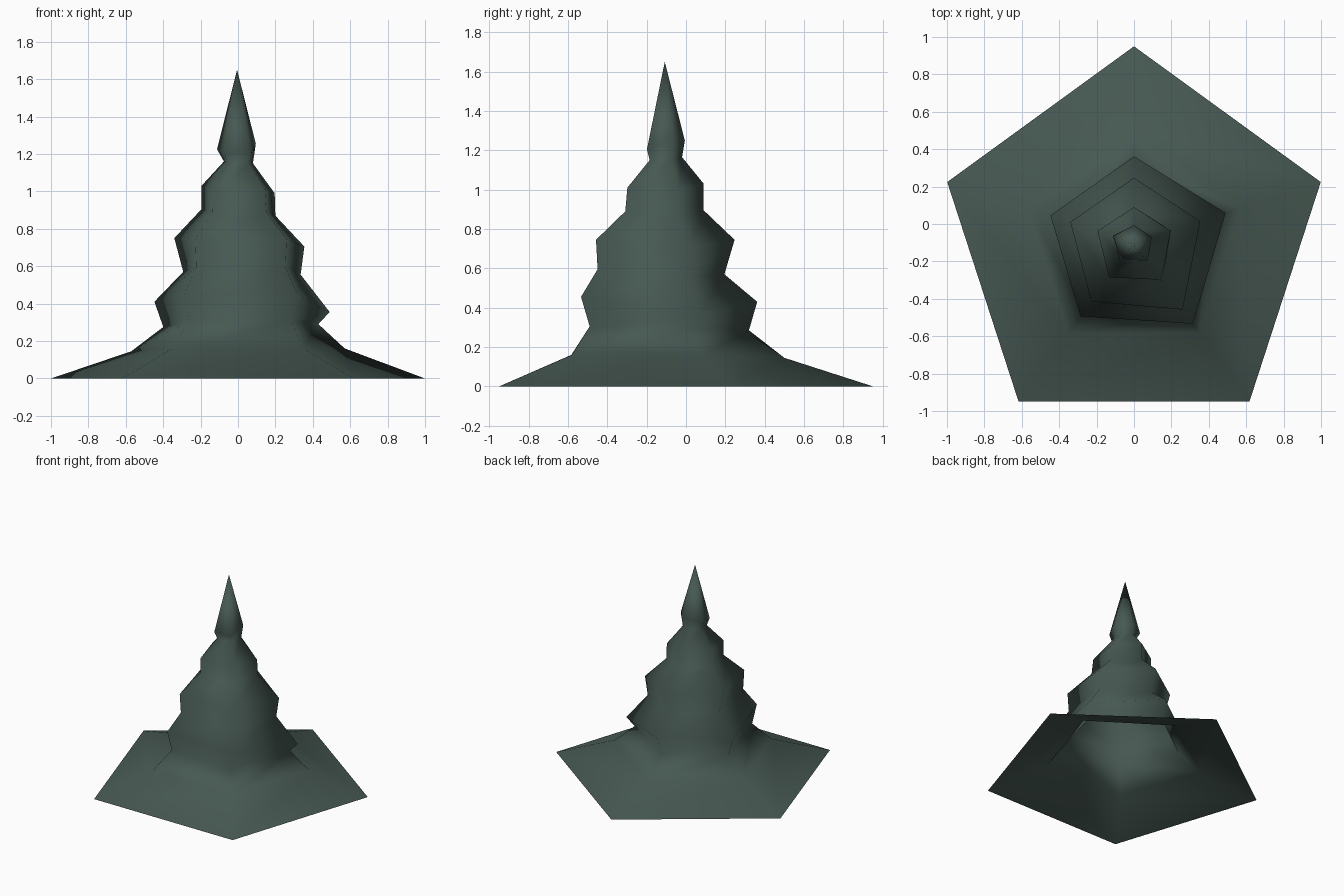
import bpy, bmesh, math

mat = bpy.data.materials.new("dark_pine_green")
mat.diffuse_color = (0.062, 0.098, 0.083, 1)

CY = -0.10   # trunk axis lies slightly in front of the origin
# Irregular pentagon tiers; corners run back, right, front right, front left, left.
# Each tier: corner radii, then heights of back, right, front and left corners
TIERS = [
    ((1.05, 1.05, 1.05, 1.05, 1.05), (0, 0, 0, 0)),
    ((0.60, 0.60, 0.594, 0.597, 0.60), (0.145, 0.16, 0.16, 0.145)),
    ((0.42, 0.452, 0.482, 0.45, 0.42), (0.285, 0.29, 0.305, 0.275)),
    ((0.462, 0.515, 0.536, 0.486, 0.47), (0.43, 0.355, 0.455, 0.41)),
    ((0.295, 0.352, 0.432, 0.38, 0.308), (0.57, 0.555, 0.595, 0.57)),
    ((0.347, 0.373, 0.442, 0.389, 0.358), (0.745, 0.705, 0.745, 0.75)),
    ((0.19, 0.21, 0.258, 0.23, 0.205), (0.895, 0.87, 0.89, 0.905)),
    ((0.19, 0.206, 0.245, 0.228, 0.205), (1.03, 0.99, 1.01, 1.03)),
    ((0.08, 0.084, 0.105, 0.10, 0.079), (1.165, 1.15, 1.15, 1.16)),
    ((0.094, 0.10, 0.122, 0.122, 0.118), (1.25, 1.255, 1.205, 1.225)),
]

bm = bmesh.new()
rings = []
for radii, (back, right, front, left) in TIERS:
    heights = (back, right, front, front, left)
    ring = []
    for i, (r, z) in enumerate(zip(radii, heights)):
        a = math.radians(90 - 72 * i)
        ring.append(bm.verts.new((r * math.cos(a), CY + r * math.sin(a), z)))
    rings.append(ring)

# Foliage skirts between tiers, open underneath
for lo, hi in zip(rings, rings[1:]):
    for i in range(5):
        j = (i + 1) % 5
        bm.faces.new((lo[j], lo[i], hi[i], hi[j]))

# Pointed tip
tip = bm.verts.new((-0.005, -0.108, 1.65))
for i in range(5):
    bm.faces.new((rings[-1][(i + 1) % 5], rings[-1][i], tip))

for f in bm.faces:
    f.smooth = True
me = bpy.data.meshes.new("pine_tree")
bm.to_mesh(me)
bm.free()
me.materials.append(mat)
tree = bpy.data.objects.new("pine_tree", me)
bpy.context.collection.objects.link(tree)
